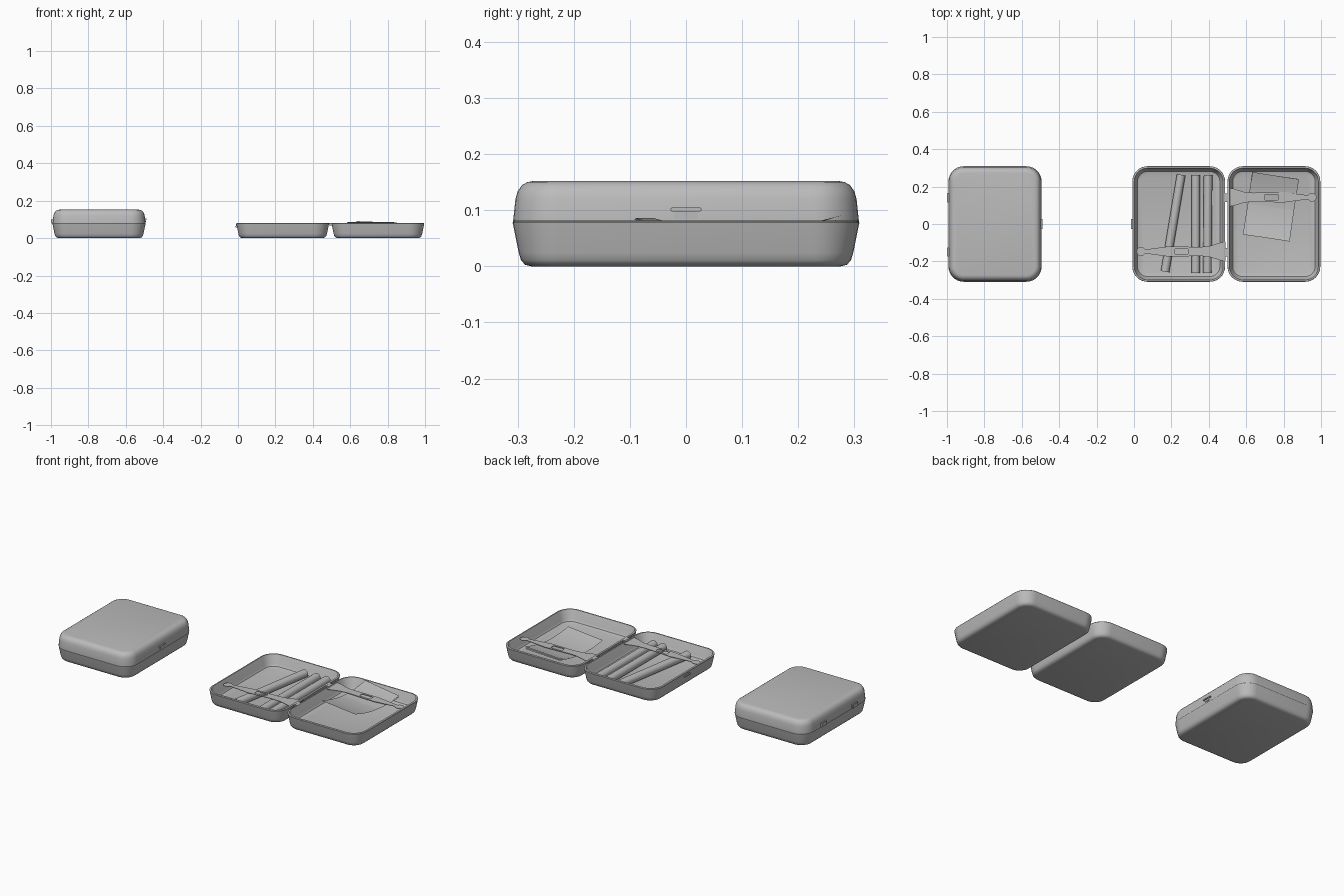
import bpy, bmesh, math
from mathutils import Vector, Matrix

if "Cube" in bpy.data.objects:
    bpy.data.objects.remove(bpy.data.objects["Cube"])


def mat(name, v):
    m = bpy.data.materials.new(name)
    m.diffuse_color = (v, v, v, 1)
    m.use_nodes = True
    m.node_tree.nodes["Principled BSDF"].inputs["Base Color"].default_value = m.diffuse_color
    return m


GREY = mat("plain_grey", 0.5)


def finish(name, bm, angle=35):
    bmesh.ops.recalc_face_normals(bm, faces=bm.faces)
    me = bpy.data.meshes.new(name)
    bm.to_mesh(me)
    bm.free()
    ob = bpy.data.objects.new(name, me)
    bpy.context.collection.objects.link(ob)
    me.materials.append(GREY)
    bpy.ops.object.select_all(action='DESELECT')
    bpy.context.view_layer.objects.active = ob
    ob.select_set(True)
    bpy.ops.object.shade_smooth_by_angle(angle=math.radians(angle))
    return ob


def rounded_loop(cx, hx, hy, r, z, n=8):
    pts = []
    for k, (sx, sy) in enumerate([(1, 1), (-1, 1), (-1, -1), (1, -1)]):
        for i in range(n + 1):
            a = math.pi / 2 * (k + i / n)
            pts.append((cx + sx * (hx - r) + r * math.cos(a), sy * (hy - r) + r * math.sin(a), z))
    return pts


def shell(name, cx, hx, hy, profile, radius=0.082):
    """Loft rounded rectangles through (inset, z) pairs and cap both ends."""
    bm = bmesh.new()
    loops = [[bm.verts.new(p) for p in rounded_loop(cx, hx - i, hy - i, radius - i, z)]
             for i, z in profile]
    for a, b in zip(loops, loops[1:]):
        for j in range(len(a)):
            k = (j + 1) % len(a)
            bm.faces.new((a[j], a[k], b[k], b[j]))
    bm.faces.new(loops[0])
    bm.faces.new(loops[-1])
    return finish(name, bm)


def box(name, x, y, z, sx, sy, sz):
    bm = bmesh.new()
    bmesh.ops.create_cube(bm, size=1, matrix=Matrix.Translation((x, y, z)) @ Matrix.Diagonal((sx, sy, sz, 1)))
    bmesh.ops.bevel(bm, geom=bm.edges[:], offset=min(sx, sy, sz) * 0.25, segments=2, affect='EDGES')
    return finish(name, bm)


# Case halves: outer wall, then the hollow inside of the open ones
outer = [(0.034, 0), (0.022, 0.003), (0.015, 0.011), (0.011, 0.024), (0, 0.078), (0.001, 0.080)]
inner = [(0.004, 0.0815), (0.010, 0.0815), (0.012, 0.079), (0.020, 0.028), (0.028, 0.017), (0.045, 0.012)]
top = [(0.001, 0.0795), (0.001, 0.082), (0.005, 0.120), (0.009, 0.134), (0.017, 0.145),
       (0.026, 0.150), (0.036, 0.152)]
shell("closed_case_bottom", -0.743, 0.249, 0.309, outer)
shell("closed_case_lid", -0.743, 0.249, 0.309, top)
shell("open_case_tray", 0.239, 0.248, 0.309, outer + inner)
shell("open_case_lid", 0.748, 0.248, 0.309, outer + inner)

# Latches and hinges
box("closed_latch_button", -0.494, 0, 0.101, 0.012, 0.056, 0.007)
box("closed_latch_stem", -0.496, 0, 0.091, 0.008, 0.042, 0.013)
box("open_latch_button", -0.009, 0, 0.060, 0.012, 0.056, 0.007)
box("open_latch_stem", -0.007, 0, 0.070, 0.008, 0.042, 0.013)
for y in (-0.15, 0.14):
    box("closed_hinge", -0.994, y, 0.090, 0.012, 0.05, 0.025)
    box("open_hinge", 0.495, y, 0.074, 0.022, 0.045, 0.012)


# Rolls lying in the tray
def roll(name, a, b, r):
    a, b = Vector(a), Vector(b)
    d = b - a
    m = Matrix.Translation((a + b) / 2) @ d.to_track_quat('Z', 'Y').to_matrix().to_4x4()
    bm = bmesh.new()
    bmesh.ops.create_cone(bm, cap_ends=True, segments=24, radius1=r, radius2=r, depth=d.length, matrix=m)
    return finish(name, bm)


roll("roll_tilted", (0.166, -0.255, 0.035), (0.252, 0.263, 0.035), 0.023)
roll("roll_left", (0.330, -0.262, 0.035), (0.330, 0.263, 0.035), 0.023)
roll("roll_right", (0.392, -0.262, 0.035), (0.396, 0.263, 0.035), 0.023)


# Retaining clips: flat springy plates with a slot and a round tip
def clip(name, hinge_x, y, direction, z_hinge, z_tip):
    half = [(0.0, 0.050), (0.03, 0.047), (0.09, 0.028), (0.14, 0.024), (0.30, 0.028), (0.36, 0.020), (0.42, 0.012)]
    tip = [(0.452 + 0.024 * math.cos(a), 0.024 * math.sin(a))
           for a in [math.radians(150 - 30 * i) for i in range(11)]]
    outline = half + tip + [(x, -w) for x, w in reversed(half)]
    slot = [(0.20, 0.014), (0.27, 0.014), (0.27, -0.014), (0.20, -0.014)]
    cu = bpy.data.curves.new(name, 'CURVE')
    cu.dimensions = '2D'
    cu.fill_mode = 'BOTH'
    cu.extrude = 0.0015
    for pts in (outline, slot):
        sp = cu.splines.new('POLY')
        sp.points.add(len(pts) - 1)
        for p, (x, w) in zip(sp.points, pts):
            p.co = (x, w, 0, 1)
        sp.use_cyclic_u = True
    ob = bpy.data.objects.new(name, cu)
    bpy.context.collection.objects.link(ob)
    bpy.ops.object.select_all(action='DESELECT')
    bpy.context.view_layer.objects.active = ob
    ob.select_set(True)
    bpy.ops.object.convert(target='MESH')
    ob = bpy.context.view_layer.objects.active
    for v in ob.data.vertices:
        v.co.z += z_hinge + (z_tip - z_hinge) * v.co.x / 0.476
    slope = Matrix.Rotation(0 if direction > 0 else math.pi, 4, 'Z')
    ob.data.transform(Matrix.Translation((hinge_x, y, 0)) @ slope)
    ob.data.materials.clear()
    ob.data.materials.append(GREY)


clip("tray_clip", 0.490, -0.147, -1, 0.076, 0.066)
clip("lid_clip", 0.500, 0.143, 1, 0.076, 0.070)


# Fanned paper leaves, sagging under the lid clip
def leaf(name, lift, turn, thick=0.002):
    bm = bmesh.new()
    n = 14
    rows = []
    for i in range(n + 1):
        v = i / n * 2 - 1
        row = []
        for j in range(5):
            u = j / 4 * 2 - 1
            z = 0.057 + 0.022 * (v - 0.15) ** 2 + lift * max(v, -0.2) + 0.005 * (-u) * max(v, 0)
            row.append(bm.verts.new((u * 0.125, v * 0.168, z)))
        rows.append(row)
    for a, b in zip(rows, rows[1:]):
        for j in range(4):
            bm.faces.new((a[j], a[j + 1], b[j + 1], b[j]))
    bmesh.ops.solidify(bm, geom=bm.faces[:], thickness=thick)
    bm.transform(Matrix.Translation((0.732, 0.092, 0)) @ Matrix.Rotation(math.radians(turn), 4, 'Z'))
    return finish(name, bm)


for k, (lift, turn) in enumerate([(0.001, -8), (0.007, -8.5), (0.013, -9)]):
    leaf("paper_leaf_%d" % (k + 1), lift, turn)
